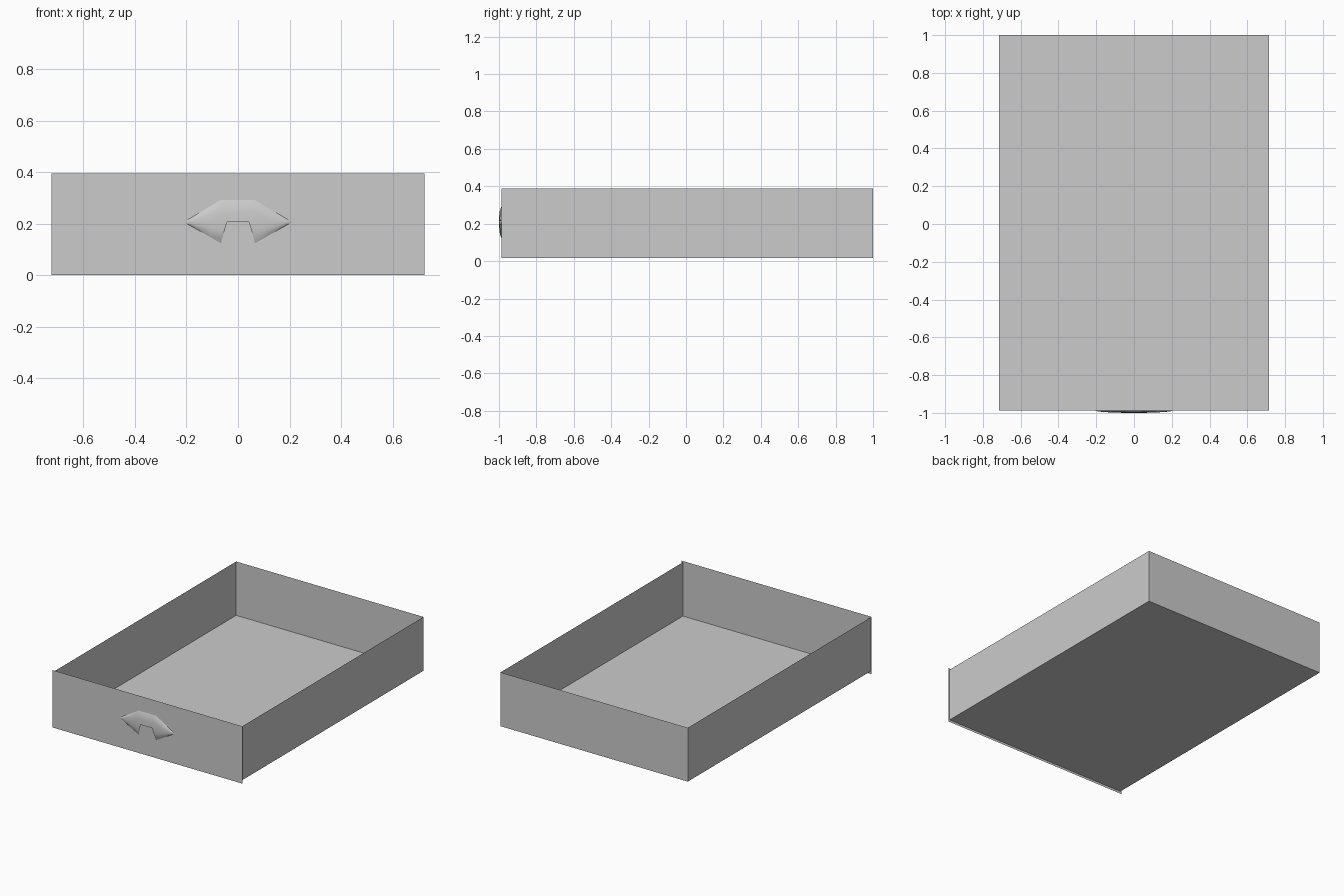
import bpy, bmesh, math

if "Cube" in bpy.data.objects:
    bpy.data.objects.remove(bpy.data.objects["Cube"], do_unlink=True)

grey = bpy.data.materials.new("plain grey")
grey.use_nodes = True
colour = (0.6, 0.6, 0.6, 1)
grey.diffuse_color = colour
grey.node_tree.nodes["Principled BSDF"].inputs["Base Color"].default_value = colour

HALF_W, FRONT, BACK = 0.714, -0.987, 1.0
LOW, HIGH = 0.016, 0.387


def finish(name, bm):
    mesh = bpy.data.meshes.new(name)
    bm.to_mesh(mesh)
    bm.free()
    mesh.materials.append(grey)
    obj = bpy.data.objects.new(name, mesh)
    bpy.context.collection.objects.link(obj)
    return obj


def sheet(name, corners):
    bm = bmesh.new()
    bm.faces.new([bm.verts.new(c) for c in corners])
    return finish(name, bm)


def upright(name, a, b, low, high):
    """Vertical sheet standing on the line from a to b."""
    return sheet(name, [(*a, low), (*b, low), (*b, high), (*a, high)])


# Tray: floor and three thin walls
sheet("drawer_floor", [(-HALF_W, FRONT, LOW), (HALF_W, FRONT, LOW),
                       (HALF_W, BACK, LOW), (-HALF_W, BACK, LOW)])
upright("left_wall", (HALF_W, FRONT), (HALF_W, BACK), LOW, HIGH)
upright("right_wall", (-HALF_W, BACK), (-HALF_W, FRONT), LOW, HIGH)
upright("back_wall", (HALF_W, BACK), (-HALF_W, BACK), LOW, HIGH)

# Front panel, slightly larger than the tray
upright("front_panel", (-0.724, FRONT), (0.724, FRONT), 0, 0.395)

# Handle: shallow domed shell with a notch below the middle
RIDGE, TIP, SHOULDER, NOTCH = 0.206, 0.21, 0.066, 0.043
half = [NOTCH, SHOULDER, 0.11, 0.16, 0.19, TIP]
stations = [-x for x in reversed(half)] + [0] + half


def reach(x, full):
    """Height of the outline away from the ridge."""
    return full * min(1, (TIP - abs(x)) / (TIP - SHOULDER))


def point(x, u, up):
    depth = 0.013 * math.sqrt(max(0, 1 - (x / TIP) ** 2)) * math.sqrt(1 - u * u)
    if up:
        z = RIDGE + u * reach(x, 0.086)
    else:
        z = RIDGE - u * reach(x, 0.082)
        if abs(x) <= NOTCH:
            z, depth = RIDGE, 0.013 * math.sqrt(1 - (x / TIP) ** 2)
    return (x, FRONT - depth, z)


bm = bmesh.new()
rows = [0, 0.4, 0.75, 1]
for up in (True, False):
    for x0, x1 in zip(stations, stations[1:]):
        if not up and max(abs(x0), abs(x1)) <= NOTCH:
            continue
        for u0, u1 in zip(rows, rows[1:]):
            quad = [point(x0, u0, up), point(x1, u0, up),
                    point(x1, u1, up), point(x0, u1, up)]
            if not up:
                quad.reverse()
            bm.faces.new([bm.verts.new(p) for p in quad])
bmesh.ops.remove_doubles(bm, verts=bm.verts, dist=0.0002)
bmesh.ops.dissolve_degenerate(bm, edges=bm.edges, dist=0.0002)
handle = finish("drawer_handle", bm)
for poly in handle.data.polygons:
    poly.use_smooth = True
